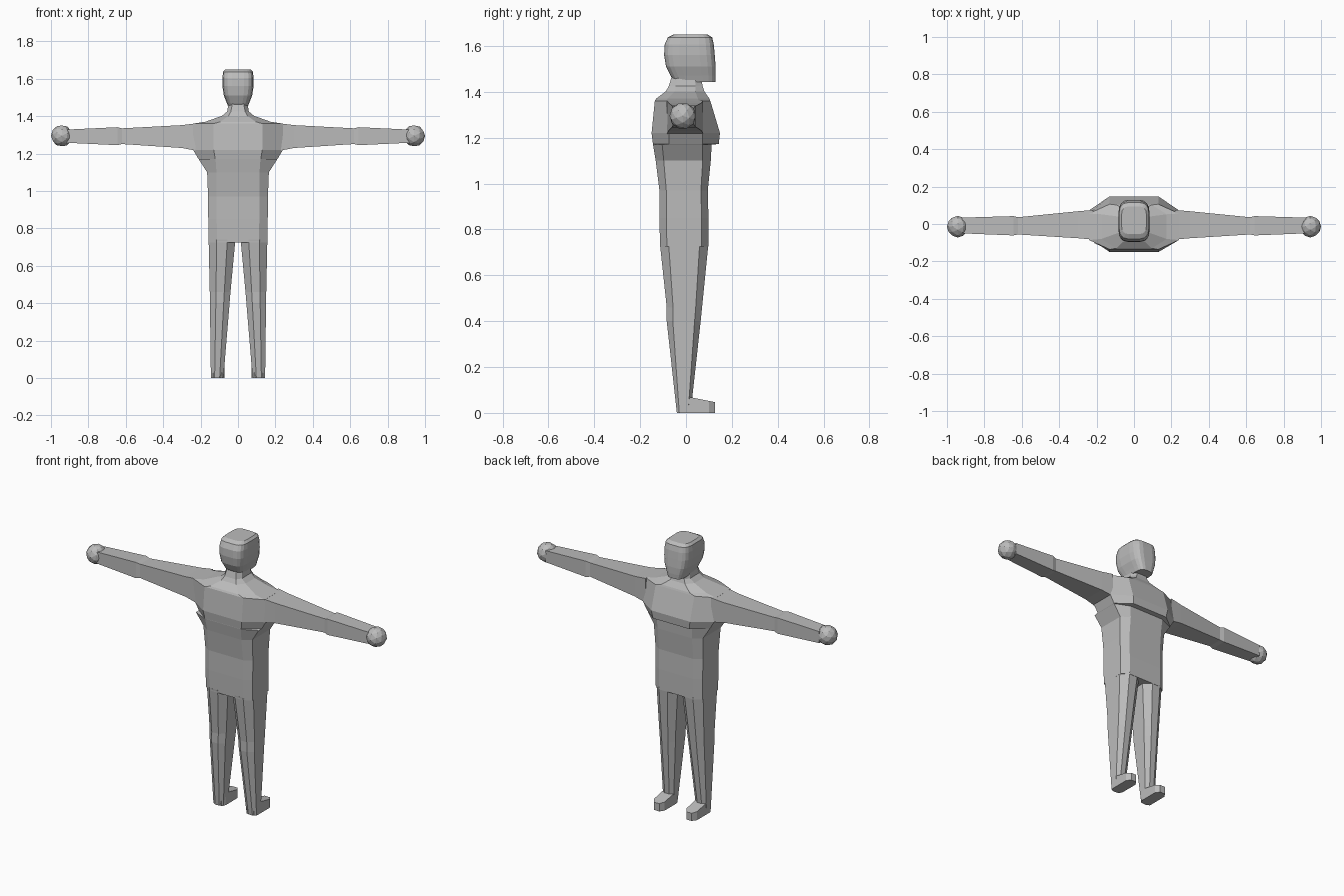
import bpy, bmesh, math
from mathutils import Matrix, Vector

old = bpy.data.objects.get("Cube")
if old:
    bpy.data.objects.remove(old)

grey = bpy.data.materials.new("plain grey")
grey.use_nodes = True
grey.diffuse_color = (0.5, 0.5, 0.5, 1)
grey.node_tree.nodes["Principled BSDF"].inputs["Base Color"].default_value = (0.5, 0.5, 0.5, 1)


def finish(name, bm):
    bmesh.ops.recalc_face_normals(bm, faces=bm.faces)
    mesh = bpy.data.meshes.new(name)
    bm.to_mesh(mesh)
    bm.free()
    mesh.materials.append(grey)
    obj = bpy.data.objects.new(name, mesh)
    bpy.context.collection.objects.link(obj)
    return obj


def loft(name, rings):
    """Skin a list of equal-length point rings and cap both ends."""
    bm = bmesh.new()
    loops = [[bm.verts.new(p) for p in ring] for ring in rings]
    n = len(loops[0])
    for a, b in zip(loops, loops[1:]):
        for i in range(n):
            j = (i + 1) % n
            bm.faces.new((a[i], a[j], b[j], b[i]))
    bm.faces.new(loops[0])
    bm.faces.new(loops[-1])
    return finish(name, bm)


def octagon(z, x0, x1, y0, y1, cut_x, cut_y):
    """Horizontal rectangle with chamfered corners."""
    return [(x0 + cut_x, y0, z), (x1 - cut_x, y0, z), (x1, y0 + cut_y, z), (x1, y1 - cut_y, z),
            (x1 - cut_x, y1, z), (x0 + cut_x, y1, z), (x0, y1 - cut_y, z), (x0, y0 + cut_y, z)]


def rounded(z, half, y0, y1, n=20, power=0.5):
    """Horizontal rounded rectangle."""
    ring = []
    for i in range(n):
        a = math.tau * (i + 0.5) / n
        c, s = math.cos(a), math.sin(a)
        ring.append((half * math.copysign(abs(c) ** power, c),
                     (y0 + y1) / 2 + (y1 - y0) / 2 * math.copysign(abs(s) ** power, s), z))
    return ring


# Torso, chest and neck: height, half width, back, front, chamfer x, chamfer y
torso = [
    (0.725, 0.157, -0.113, 0.098, 0.045, 0.03),
    (0.85, 0.159, -0.116, 0.098, 0.045, 0.03),
    (0.97, 0.16, -0.116, 0.095, 0.045, 0.03),
    (1.10, 0.165, -0.132, 0.108, 0.05, 0.035),
    (1.17, 0.21, -0.144, 0.112, 0.09, 0.04),
    (1.172, 0.212, -0.144, 0.143, 0.09, 0.07),
    (1.22, 0.24, -0.15, 0.148, 0.11, 0.075),
    (1.36, 0.24, -0.136, 0.106, 0.11, 0.05),
    (1.37, 0.175, -0.13, 0.102, 0.08, 0.05),
    (1.402, 0.085, -0.088, 0.08, 0.035, 0.04),
    (1.425, 0.058, -0.075, 0.072, 0.02, 0.03),
    (1.48, 0.048, -0.058, 0.065, 0.02, 0.03),
]
loft("torso", [octagon(z, -w, w, b, f, cx, cy) for z, w, b, f, cx, cy in torso])

# Head: height, half width, back, front
head = [
    (1.442, 0.05, -0.05, 0.128),
    (1.47, 0.06, -0.068, 0.13),
    (1.51, 0.076, -0.088, 0.13),
    (1.56, 0.084, -0.096, 0.126),
    (1.605, 0.084, -0.094, 0.122),
    (1.637, 0.08, -0.08, 0.115),
    (1.65, 0.067, -0.055, 0.095),
]
loft("head", [rounded(*row) for row in head])

# Arm: distance out, back, front, bottom, top
arm = [
    (0.22, -0.083, 0.075, 1.215, 1.362),
    (0.30, -0.076, 0.068, 1.23, 1.352),
    (0.62, -0.056, 0.036, 1.251, 1.335),
    (0.645, -0.061, 0.042, 1.245, 1.341),
    (0.92, -0.05, 0.034, 1.258, 1.328),
]
# Leg: height, inner x, outer x, back, front
leg = [
    (0.0, 0.078, 0.145, -0.04, 0.02),
    (0.40, 0.045, 0.15, -0.084, 0.064),
    (0.46, 0.04, 0.151, -0.084, 0.07),
    (0.74, 0.014, 0.157, -0.114, 0.098),
]
# Foot: distance forward, inset, top
foot = [(-0.038, 0.012, 0.07), (-0.015, 0.0, 0.07), (0.02, 0.0, 0.068),
        (0.10, 0.0, 0.052), (0.127, 0.018, 0.047)]

for side, s in (("left", 1), ("right", -1)):
    loft(side + "_arm", [[(s * x, b, lo), (s * x, f, lo), (s * x, f, hi), (s * x, b, hi)]
                         for x, b, f, lo, hi in arm])

    rings = [octagon(z, i, o, b, f, (o - i) * 0.3, (f - b) * 0.18) for z, i, o, b, f in leg]
    loft(side + "_leg", [[(s * x, y, z) for x, y, z in ring] for ring in rings])

    loft(side + "_foot", [[(s * (0.073 + c), y, 0), (s * (0.145 - c), y, 0),
                           (s * (0.145 - c), y, top), (s * (0.073 + c), y, top)]
                          for y, c, top in foot])

    # Ball hand with its pole pointing outward
    bm = bmesh.new()
    bmesh.ops.create_icosphere(bm, subdivisions=2, radius=0.058,
                               matrix=Matrix.Translation(Vector((s * 0.942, -0.014, 1.295)))
                               @ Matrix.Rotation(s * math.pi / 2, 4, "Y"))
    finish(side + "_hand", bm)
